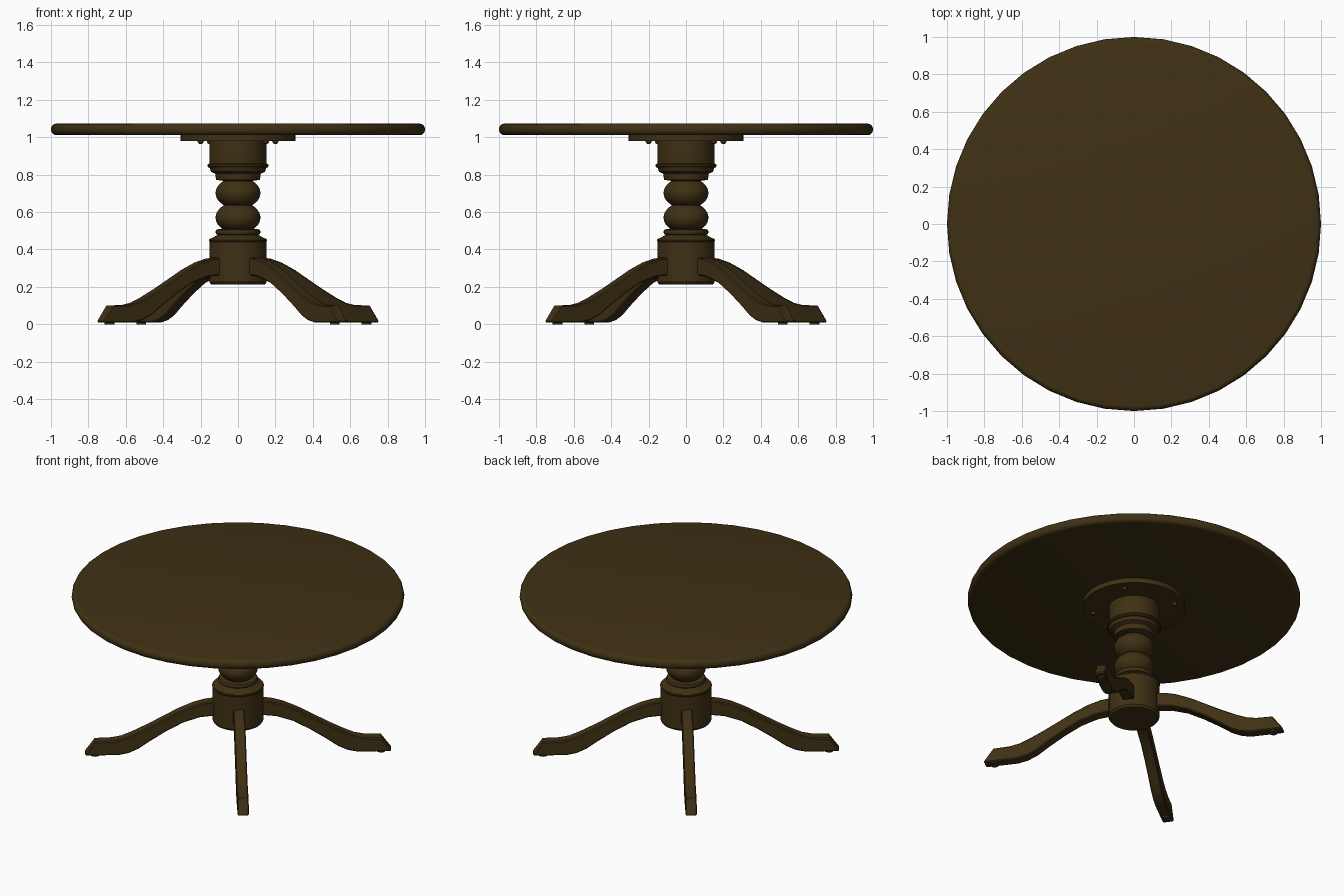
import bpy
import bmesh
from math import cos, sin, pi, radians
from mathutils import Matrix, Vector

cube = bpy.data.objects.get("Cube")
if cube:
    bpy.data.objects.remove(cube, do_unlink=True)

wood = bpy.data.materials.new("dark_wood")
wood.use_nodes = True
wood_colour = (0.05, 0.03, 0.007, 1)
wood.diffuse_color = wood_colour
wood.node_tree.nodes["Principled BSDF"].inputs["Base Color"].default_value = wood_colour


def finish(name, bm, smooth=True):
    bmesh.ops.recalc_face_normals(bm, faces=bm.faces)
    mesh = bpy.data.meshes.new(name)
    bm.to_mesh(mesh)
    bm.free()
    mesh.materials.append(wood)
    obj = bpy.data.objects.new(name, mesh)
    bpy.context.collection.objects.link(obj)
    if smooth:
        bpy.ops.object.select_all(action="DESELECT")
        obj.select_set(True)
        bpy.context.view_layer.objects.active = obj
        bpy.ops.object.shade_smooth_by_angle(angle=radians(35))
    return obj


def lathe(name, profile, sides):
    """Revolve (radius, height) points around z and cap both ends."""
    bm = bmesh.new()
    rings = [[bm.verts.new((r * cos(2 * pi * i / sides), r * sin(2 * pi * i / sides), z))
              for i in range(sides)] for r, z in profile]
    for low, high in zip(rings, rings[1:]):
        for i in range(sides):
            j = (i + 1) % sides
            bm.faces.new((low[i], low[j], high[j], high[i]))
    bm.faces.new(rings[0])
    bm.faces.new(rings[-1])
    return finish(name, bm)


def arc(radius, bulge, z, half, start, end, steps):
    """Points on a rounded section bulging outwards from a radius."""
    angles = [radians(start + (end - start) * i / steps) for i in range(steps + 1)]
    return [(radius + bulge * cos(a), z + half * sin(a)) for a in angles]


# Round top with a rounded rim, and the mounting plate under it
lathe("tabletop", arc(0.975, 0.025, 1.042, 0.03, -90, 90, 8), 40)
lathe("mounting_plate", [(0.308, 0.98), (0.308, 1.013)], 40)

# Turned column
profile = [(0.143, 0.212), (0.153, 0.225), (0.153, 0.44)]
profile += arc(0.146, 0.01, 0.449, 0.009, -60, 90, 4)
profile += [(0.13, 0.465), (0.115, 0.475)]
profile += arc(0.108, 0.012, 0.493, 0.015, -90, 90, 5)
profile += arc(0, 0.12, 0.57, 0.084, -50, 50, 10)
profile += arc(0, 0.12, 0.702, 0.084, -50, 50, 10)
profile += [(0.117, 0.772), (0.122, 0.805), (0.145, 0.816), (0.15, 0.832)]
profile += arc(0.152, 0.012, 0.848, 0.011, -90, 90, 5)
profile += [(0.153, 0.865), (0.153, 0.982)]
lathe("column", profile, 40)

# Curved legs: side outline given as (distance from centre, height)
outline = [(0.12, 0.36), (0.2, 0.35), (0.27, 0.33), (0.36, 0.29), (0.45, 0.24),
           (0.55, 0.185), (0.64, 0.14), (0.7, 0.115), (0.76, 0.103), (0.86, 0.1),
           (0.92, 0.018), (0.915, 0.01), (0.72, 0.01), (0.66, 0.022), (0.6, 0.05),
           (0.53, 0.1), (0.43, 0.165), (0.33, 0.22), (0.23, 0.253), (0.12, 0.265)]
half_width = 0.034
corners = ["rear_left", "rear_right", "front_right", "front_left"]
for k, corner in enumerate(corners):
    turn = Matrix.Rotation(radians(37) + k * pi / 2, 4, "Z")

    bm = bmesh.new()
    side = bm.faces.new([bm.verts.new((r, -half_width, z)) for r, z in outline])
    out = bmesh.ops.extrude_face_region(bm, geom=[side])
    moved = [g for g in out["geom"] if isinstance(g, bmesh.types.BMVert)]
    bmesh.ops.translate(bm, verts=moved, vec=(0, 2 * half_width, 0))
    bm.normal_update()
    rims = [e for e in bm.edges if abs(e.verts[0].co.y - e.verts[1].co.y) < 0.001]
    bmesh.ops.bevel(bm, geom=rims, offset=0.006, segments=1, affect="EDGES")
    bm.transform(turn)
    finish(corner + "_leg", bm)

    # Small glide under each foot
    bm = bmesh.new()
    bmesh.ops.create_cone(bm, cap_ends=True, segments=16, radius1=0.026, radius2=0.026,
                          depth=0.014, matrix=Matrix.Translation(Vector((0.86, 0, 0.007))))
    bm.transform(turn)
    finish(corner + "_foot_glide", bm)

    # Domed screw under the mounting plate
    bm = bmesh.new()
    bmesh.ops.create_uvsphere(bm, u_segments=12, v_segments=8, radius=0.017,
                              matrix=Matrix.Translation(Vector((0.25, 0, 0.98))))
    bm.transform(turn)
    finish(corner + "_screw", bm)
